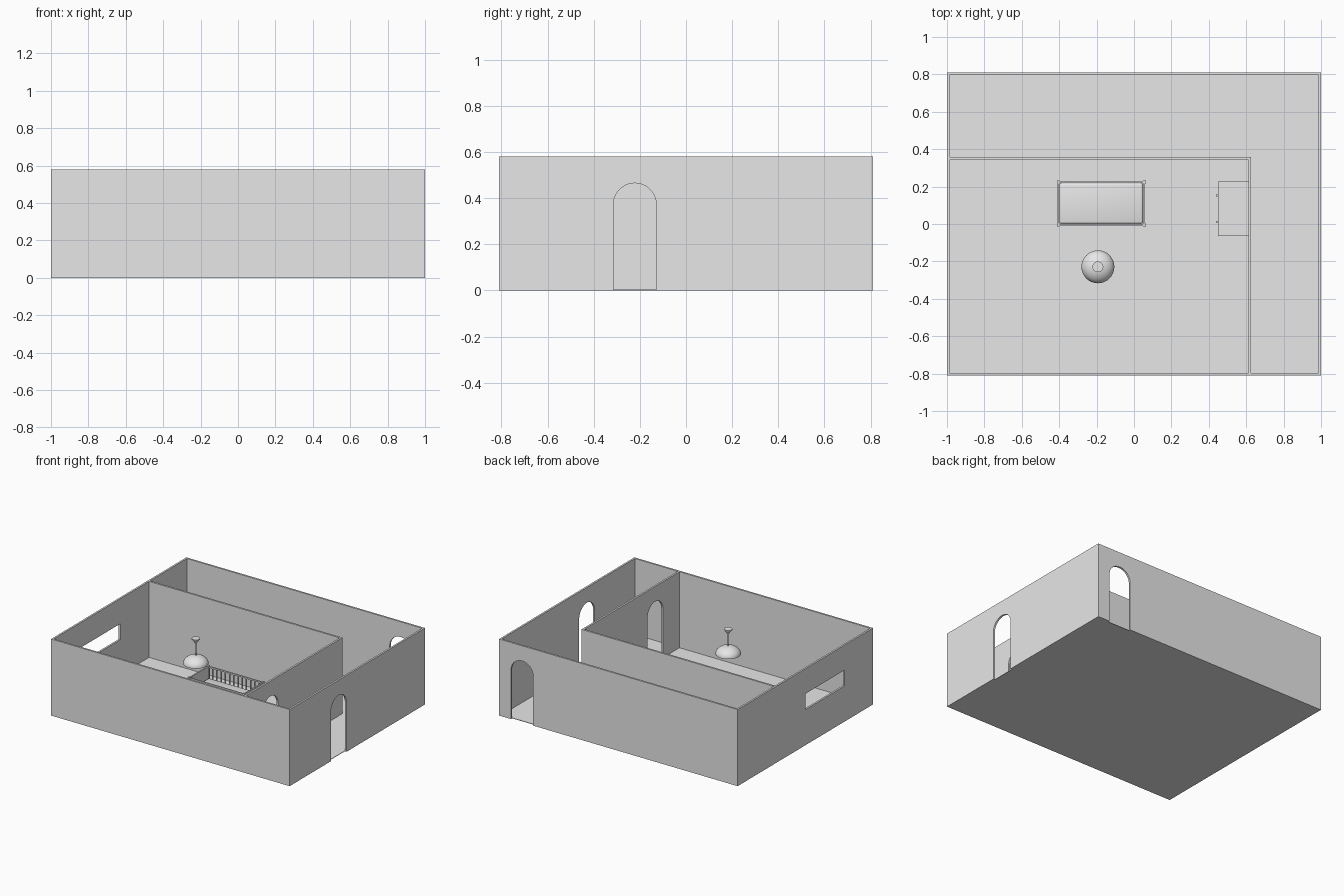
import bpy, bmesh, math
from mathutils import Vector

cube = bpy.data.objects.get("Cube")
if cube:
    bpy.data.objects.remove(cube, do_unlink=True)

grey = bpy.data.materials.new("plain_grey")
grey.use_nodes = True
grey.diffuse_color = (0.8, 0.8, 0.8, 1)
grey.node_tree.nodes["Principled BSDF"].inputs["Base Color"].default_value = (0.8, 0.8, 0.8, 1)


def finish(name, bm, smooth=False):
    bmesh.ops.recalc_face_normals(bm, faces=bm.faces)
    mesh = bpy.data.meshes.new(name)
    bm.to_mesh(mesh)
    bm.free()
    mesh.materials.append(grey)
    obj = bpy.data.objects.new(name, mesh)
    bpy.context.collection.objects.link(obj)
    if smooth:
        bpy.ops.object.select_all(action='DESELECT')
        obj.select_set(True)
        bpy.context.view_layer.objects.active = obj
        bpy.ops.object.shade_smooth_by_angle(angle=math.radians(40))
    return obj


def add_box(bm, x0, x1, y0, y1, z0, z1):
    verts = bmesh.ops.create_cube(bm, size=1)["verts"]
    for v in verts:
        v.co = Vector((x1 if v.co.x > 0 else x0,
                       y1 if v.co.y > 0 else y0,
                       z1 if v.co.z > 0 else z0))


def box(name, *bounds):
    bm = bmesh.new()
    add_box(bm, *bounds)
    return finish(name, bm)


def prism(name, outline, start, end, along):
    """Extrude a (horizontal, z) outline along x or y."""
    bm = bmesh.new()
    place = (lambda u, z: (start, u, z)) if along == 'X' else (lambda u, z: (u, start, z))
    face = bm.faces.new([bm.verts.new(place(u, z)) for u, z in outline])
    ext = bmesh.ops.extrude_face_region(bm, geom=[face])["geom"]
    step = Vector((end - start, 0, 0)) if along == 'X' else Vector((0, end - start, 0))
    bmesh.ops.translate(bm, vec=step, verts=[g for g in ext if isinstance(g, bmesh.types.BMVert)])
    return finish(name, bm)


def arched_wall(name, u0, u1, centre, start, end, along):
    """Wall with a round-topped doorway reaching the floor."""
    arch = [(centre - DOOR_R * math.cos(math.pi * i / 24),
             SPRING + DOOR_R * math.sin(math.pi * i / 24)) for i in range(25)]
    outline = [(u0, 0), (centre - DOOR_R, 0), *arch, (centre + DOOR_R, 0),
               (u1, 0), (u1, H), (u0, H)]
    return prism(name, outline, start, end, along)


def lathe(name, profile, centre, steps=32):
    bm = bmesh.new()
    verts = [bm.verts.new((r, 0, z)) for r, z in profile]
    edges = [bm.edges.new(pair) for pair in zip(verts, verts[1:])]
    bmesh.ops.spin(bm, geom=verts + edges, cent=(0, 0, 0), axis=(0, 0, 1),
                   angle=2 * math.pi, steps=steps)
    bmesh.ops.remove_doubles(bm, verts=bm.verts, dist=1e-5)
    bmesh.ops.translate(bm, vec=(*centre, 0), verts=bm.verts)
    return finish(name, bm, True)


# Main sizes
H, T, D = 0.58, 0.014, 0.81
DOOR_R, SPRING = 0.093, 0.372

# Floor and outer walls
box("floor", -1 + T, 1 - T, -D + T, D - T, 0, 0.004)
box("front_wall", -1 + T, 1 - T, -D, -D + T, 0, H)
arched_wall("back_wall", -1 + T, 1 - T, 0.807, D - T, D, 'Y')
arched_wall("right_hand_wall", -D, D, -0.222, 1 - T, 1, 'X')

# Outer wall with the window, as pieces around the opening
WIN_Y, WIN_Z = (-0.47, 0.0), (0.27, 0.39)
bm = bmesh.new()
ys, zs = (-D, *WIN_Y, D), (0, *WIN_Z, H)
grid = [[bm.verts.new((-1, y, z)) for z in zs] for y in ys]
for i in range(3):
    for j in range(3):
        if (i, j) != (1, 1):
            bm.faces.new((grid[i][j], grid[i + 1][j], grid[i + 1][j + 1], grid[i][j + 1]))
ext = bmesh.ops.extrude_face_region(bm, geom=bm.faces[:])["geom"]
bmesh.ops.translate(bm, vec=(T, 0, 0), verts=[g for g in ext if isinstance(g, bmesh.types.BMVert)])
finish("window_wall", bm)

# Inner walls that enclose the room
box("room_back_wall", -1 + T, 0.612, 0.343, 0.357, 0, H)
arched_wall("room_side_wall", -D + T, 0.357, -0.505, 0.612, 0.626, 'X')

# Cot: end panels, rails, bars and mattress
CX0, CX1, CY0, CY1, CTOP = -0.405, 0.055, -0.005, 0.225, 0.14
bm = bmesh.new()
for x in (CX0, CX1):
    add_box(bm, x - 0.005, x + 0.005, CY0, CY1, 0.02, CTOP)
    for y in (CY0, CY1):
        add_box(bm, x - 0.008, x + 0.008, y - 0.008, y + 0.008, 0.004, CTOP + 0.004)
finish("cot_ends", bm)

bm = bmesh.new()
BARS = 13
for y in (CY0, CY1):
    for z in (0.025, CTOP - 0.01):
        add_box(bm, CX0, CX1, y - 0.005, y + 0.005, z, z + 0.01)
    for i in range(1, BARS):
        x = CX0 + (CX1 - CX0) * i / BARS
        add_box(bm, x - 0.004, x + 0.004, y - 0.003, y + 0.003, 0.03, CTOP - 0.005)
finish("cot_rails", bm)

bm = bmesh.new()
add_box(bm, CX0 + 0.006, CX1 - 0.006, CY0 + 0.006, CY1 - 0.006, 0.02, 0.055)
bmesh.ops.bevel(bm, geom=bm.edges[:], offset=0.012, segments=3, affect='EDGES', profile=0.5)
finish("cot_mattress", bm, True)

# Chest of drawers against the side wall
box("drawer_chest", 0.448, 0.611, -0.063, 0.227, 0.004, 0.2)
bm = bmesh.new()
for y in (0.012, 0.152):
    for z in (0.055, 0.105, 0.155):
        add_box(bm, 0.439, 0.449, y - 0.005, y + 0.005, z - 0.005, z + 0.005)
finish("drawer_knobs", bm)

# Hanging lamp: ceiling mount, rod and domed shade
LAMP = (-0.193, -0.229)
lathe("lamp_mount", [(0, 0.58), (0.029, 0.58), (0.029, 0.575), (0.004, 0.54), (0, 0.54)], LAMP)
lathe("lamp_rod", [(0, 0.545), (0.003, 0.545), (0.003, 0.44), (0, 0.44)], LAMP, 12)
dome = [(0.088 * math.cos(math.pi / 2 * i / 10), 0.39 + 0.06 * math.sin(math.pi / 2 * i / 10))
        for i in range(11)]
lathe("lamp_shade", [(0, 0.39)] + dome, LAMP)
